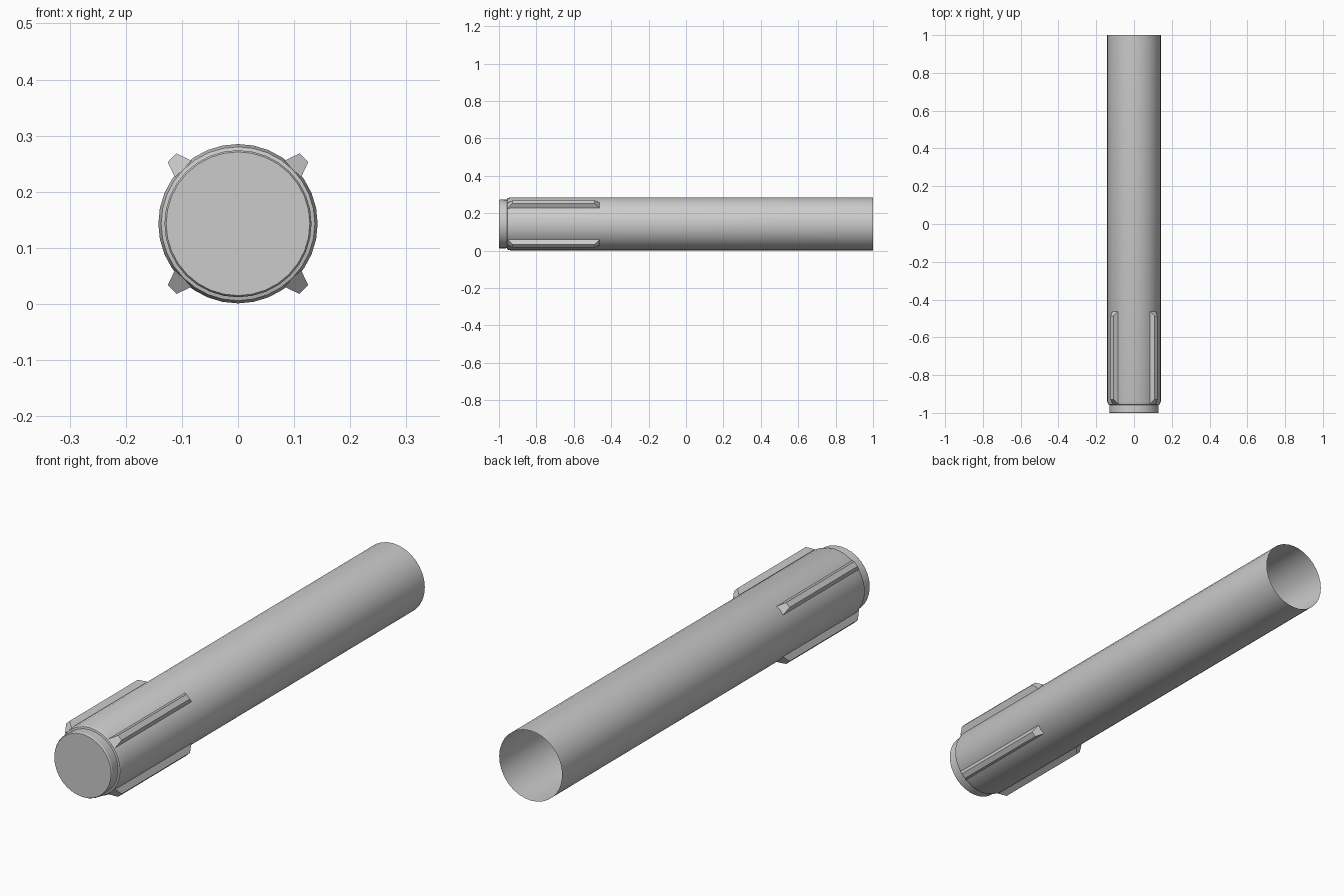
import bpy, bmesh
from math import cos, sin, pi, radians

if "Cube" in bpy.data.objects:
    bpy.data.objects.remove(bpy.data.objects["Cube"])

CZ = 0.143   # height of the tube axis
SIDES = 32


def add_object(name, bm):
    bmesh.ops.recalc_face_normals(bm, faces=bm.faces)
    mesh = bpy.data.meshes.new(name)
    bm.to_mesh(mesh)
    bm.free()
    obj = bpy.data.objects.new(name, mesh)
    bpy.context.collection.objects.link(obj)
    return obj


def lathe(name, profile, cap_front=False):
    """Sweep (y, radius) points around the tube axis."""
    bm = bmesh.new()
    rings = [[bm.verts.new((r * cos(2 * pi * i / SIDES), y, CZ + r * sin(2 * pi * i / SIDES)))
              for i in range(SIDES)] for y, r in profile]
    for a, b in zip(rings, rings[1:]):
        for i in range(SIDES):
            j = (i + 1) % SIDES
            bm.faces.new((a[i], a[j], b[j], b[i]))
    if cap_front:
        bm.faces.new(rings[0])
    obj = add_object(name, bm)
    bpy.ops.object.select_all(action='DESELECT')
    obj.select_set(True)
    bpy.context.view_layer.objects.active = obj
    bpy.ops.object.shade_smooth_by_angle(angle=radians(30))
    return obj


def fin(name, angle):
    """Tapered rib with sloped ends, pointing out from the axis."""
    bm = bmesh.new()
    c, s = cos(angle), sin(angle)

    def ring(r, half, y0, y1):
        return [bm.verts.new((r * c - t * s, y, CZ + r * s + t * c))
                for t, y in ((-half, y0), (half, y0), (half, y1), (-half, y1))]

    base = ring(0.138, 0.021, -0.953, -0.46)
    top = ring(0.166, 0.011, -0.928, -0.488)
    bm.faces.new(top)
    for i in range(4):
        j = (i + 1) % 4
        bm.faces.new((base[i], base[j], top[j], top[i]))
    bm.faces.new(base[::-1])
    return add_object(name, bm)


# Long tube, open at the back, with a bevelled front shoulder
lathe("tube_body", [(-0.957, 0.130), (-0.955, 0.137), (-0.938, 0.142), (1.0, 0.142)])

# Closed end plug
lathe("end_plug", [(-1.0, 0.128), (-0.995, 0.131), (-0.957, 0.130)], cap_front=True)

# Four ribs on the diagonals
for k in range(4):
    fin(f"rib_{k + 1}", pi / 4 + k * pi / 2)
